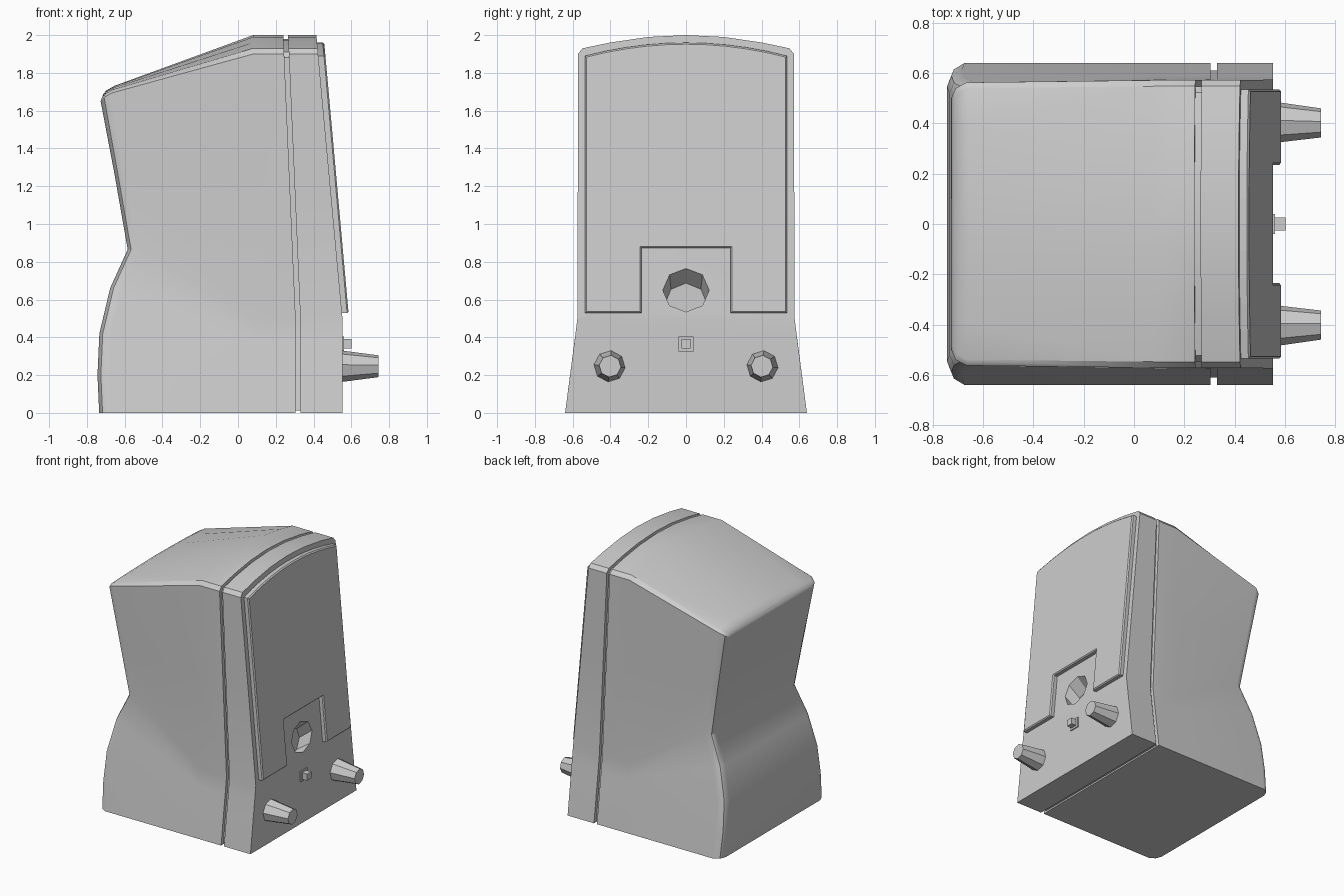
import bpy, bmesh, math
from mathutils import Vector

cube = bpy.data.objects.get("Cube")
if cube:
    bpy.data.objects.remove(cube, do_unlink=True)

GREY = (0.61, 0.61, 0.61, 1)
grey = bpy.data.materials.new("light_grey_plastic")
grey.use_nodes = True
grey.diffuse_color = GREY
grey.node_tree.nodes["Principled BSDF"].inputs["Base Color"].default_value = GREY


def finish(name, bm, smooth=None):
    bmesh.ops.recalc_face_normals(bm, faces=bm.faces)
    mesh = bpy.data.meshes.new(name)
    bm.to_mesh(mesh)
    bm.free()
    mesh.materials.append(grey)
    obj = bpy.data.objects.new(name, mesh)
    bpy.context.collection.objects.link(obj)
    if smooth:
        bpy.ops.object.select_all(action='DESELECT')
        obj.select_set(True)
        bpy.context.view_layer.objects.active = obj
        bpy.ops.object.shade_smooth_by_angle(angle=math.radians(smooth))
    return obj


def loft(name, stations, smooth=None):
    """Skin half sections (bottom corner to top centre), mirrored in y."""
    bm = bmesh.new()
    rows = []
    for st in stations:
        left = [bm.verts.new(p) for p in st]
        right = [bm.verts.new((x, -y, z)) for x, y, z in st[:-1]] + [left[-1]]
        rows.append((left, right))
    n = len(stations[0])
    for (la, ra), (lb, rb) in zip(rows, rows[1:]):
        for a, b in ((la, lb), (ra, rb)):
            for i in range(n - 1):
                bm.faces.new((a[i], a[i + 1], b[i + 1], b[i]))
        bm.faces.new((la[0], lb[0], rb[0], ra[0]))
    for left, right in (rows[0], rows[-1]):
        for i in range(n - 2):
            bm.faces.new((left[i], left[i + 1], right[i + 1], right[i]))
        bm.faces.new((left[-2], left[-1], right[-2]))
    return finish(name, bm, smooth)


def tapered_octagon(name, rings, turn=0):
    """Eight-sided solid along x; rings hold x, y, z, radius."""
    bm = bmesh.new()
    loops = []
    for x, y, z, r in rings:
        angles = [turn + k * math.pi / 4 for k in range(8)]
        loops.append([bm.verts.new((x, y + r * math.sin(a), z + r * math.cos(a))) for a in angles])
    for a, b in zip(loops, loops[1:]):
        for k in range(8):
            bm.faces.new((a[k], a[k - 1], b[k - 1], b[k]))
    bm.faces.new(loops[0])
    bm.faces.new(loops[-1])
    return finish(name, bm)


def box(name, low, high):
    bm = bmesh.new()
    bmesh.ops.create_cube(bm, size=1)
    low, high = Vector(low), Vector(high)
    for v in bm.verts:
        v.co = (low + high) / 2 + v.co * (high - low)
    return finish(name, bm)


def slope(z, x_low, x_top, z_bend=0.5):
    return x_low + (x_top - x_low) * max(0, z - z_bend) / (2 - z_bend)


# Shared cabinet section: half width and height, straight flared foot, arched top
SECTION = [(.64, 0), (.623, .13), (.606, .26), (.59, .38), (.575, .5), (.573, 1.2),
           (.572, 1.9), (.548, 1.93), (.4, 1.961), (.2, 1.99), (0, 2)]
# Rear outline x, half width, z; the foot's side plane runs on up to the waist
REAR = [(-.735, .64, 0), (-.744, .614, .2), (-.734, .585, .42), (-.677, .552, .66),
        (-.584, .522, .865), (-.655, .543, 1.27), (-.727, .563, 1.672), (-.722, .54, 1.69),
        (-.717, .4, 1.7), (-.715, .2, 1.706), (-.715, 0, 1.709)]


def cross(x_low, x_top, y_scale=1, z_scale=1, z_up=0):
    return [(slope(z, x_low, x_top), y * y_scale, z_up + z * z_scale) for y, z in SECTION]


def rear(dx, inset):
    pts = []
    for i, (x, y, z) in enumerate(REAR):
        dz = dx * .37 - inset * .35 if i > 5 else 0
        pts.append((x + dx, y * (1 - inset / .6), z + dz))
    return pts


# Rear shell with pinched waist and rounded rear edge
middle = [(.08, y, z) for y, z in SECTION]
shell = loft("rear_shell", [cross(.305, .24), middle, rear(.06, 0), rear(.018, .024), rear(0, .066)], 35)
flat = shell.modifiers.new("flat_panels", 'WEIGHTED_NORMAL')
flat.keep_sharp = True

# Recessed core that forms the seam groove
loft("seam_core", [cross(.27, .2, .955, .984, .012), cross(.36, .3, .955, .984, .012)], 30)

# Front frame with a slanted octagonal socket
frame = loft("front_frame", [cross(.33, .265), cross(.553, .415)], 30)
cutter = tapered_octagon("socket_cutter", [(.44, 0, .575, .112), (.60, 0, .697, .13)])
cutter.hide_render = True
cutter.hide_viewport = True
cut = frame.modifiers.new("socket", 'BOOLEAN')
cut.operation = 'DIFFERENCE'
cut.solver = 'EXACT'
cut.object = cutter

# Speaker grille: arched panel with a notch below, leaning with the frame
W, NOTCH, LOW = .535, .235, .528
outline = [(-W, LOW), (-NOTCH, LOW), (-NOTCH, .873), (NOTCH, .873), (NOTCH, LOW), (W, LOW)]
for k in range(11):
    y = W * (1 - k / 5)
    outline.append((y, 1.96 - .07 * (y / W) ** 2))
bm = bmesh.new()
face = bm.faces.new([bm.verts.new((-.015, y, z)) for y, z in outline])
ext = bmesh.ops.extrude_face_region(bm, geom=[face])["geom"]
front = [v for v in ext if isinstance(v, bmesh.types.BMVert)]
for v in front:
    v.co.x = .033
rim = [e for e in bm.edges if e.verts[0] in front and e.verts[1] in front]
bmesh.ops.bevel(bm, geom=rim, offset=.008, segments=1, affect='EDGES')
for v in bm.verts:
    v.co.x += slope(v.co.z, .555, .42)
finish("speaker_grille", bm)

# Pair of tapered control knobs
for side, name in ((1, "left_knob"), (-1, "right_knob")):
    tapered_octagon(name, [(.53, side * .405, .247, .086), (.744, side * .402, .247, .058)], .1)

# Power light on its small plate
box("light_plate", (.54, -.04, .325), (.561, .04, .405))
box("power_light", (.54, -.025, .34), (.602, .025, .39))
